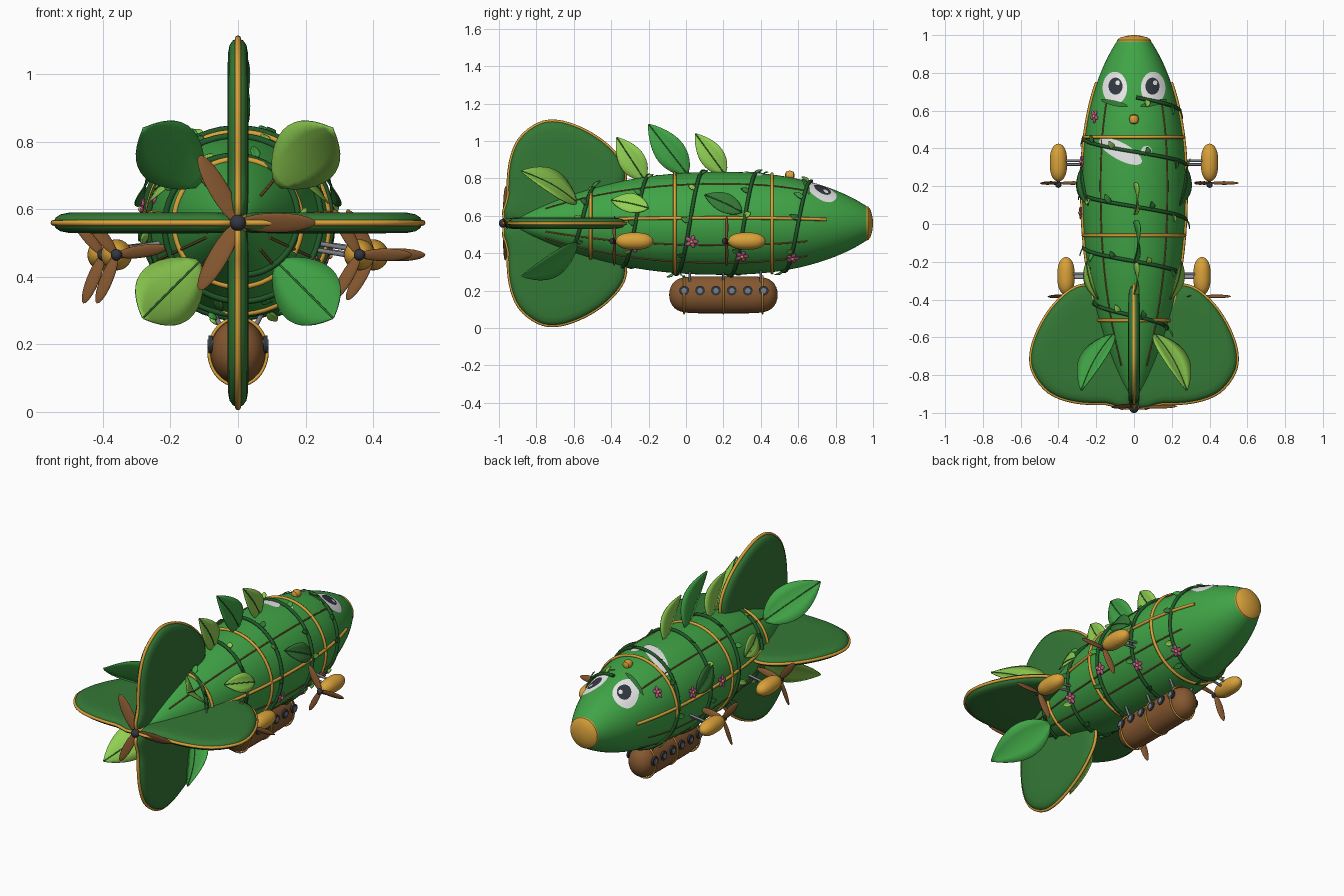
import bpy, bmesh, math, random
from mathutils import Vector, Matrix

random.seed(4)
if "Cube" in bpy.data.objects:
    bpy.data.objects.remove(bpy.data.objects["Cube"])
AXIS = 0.56          # height of the hull axis
PI = math.pi


def material(name, rgb):
    lin = [(c / 255 / 12.92 if c < 11 else ((c / 255 + 0.055) / 1.055) ** 2.4) for c in rgb] + [1]
    m = bpy.data.materials.new(name)
    m.use_nodes = True
    m.diffuse_color = lin
    m.node_tree.nodes["Principled BSDF"].inputs["Base Color"].default_value = lin
    return m


HULL = material("hull green", (64, 164, 70))
FIN = material("fin green", (52, 120, 54))
VINE = material("vine green", (34, 88, 40))
LIME = material("lime leaf", (144, 208, 82))
GOLD = material("gold", (218, 162, 58))
BROWN = material("brown wood", (134, 88, 48))
SLATE = material("dark slate", (50, 55, 64))
WHITE = material("white", (232, 232, 232))
PINK = material("pink petal", (206, 92, 152))
GREY = material("strut grey", (125, 128, 136))


def finish(name, bm, *mats, fix=True):
    if fix:
        bmesh.ops.recalc_face_normals(bm, faces=bm.faces)
    me = bpy.data.meshes.new(name)
    bm.to_mesh(me)
    bm.free()
    for m in mats:
        me.materials.append(m)
    ob = bpy.data.objects.new(name, me)
    bpy.context.collection.objects.link(ob)
    bpy.ops.object.select_all(action='DESELECT')
    ob.select_set(True)
    bpy.context.view_layer.objects.active = ob
    bpy.ops.object.shade_smooth_by_angle(angle=math.radians(40))
    return ob


def tube(name, pts, radius, mat, closed=False):
    cu = bpy.data.curves.new(name, 'CURVE')
    cu.dimensions = '3D'
    cu.bevel_depth, cu.bevel_resolution, cu.use_fill_caps = radius, 2, True
    sp = cu.splines.new('POLY')
    sp.points.add(len(pts) - 1)
    for p, co in zip(sp.points, pts):
        p.co = (*co, 1)
    sp.use_cyclic_u = closed
    cu.materials.append(mat)
    ob = bpy.data.objects.new(name, cu)
    bpy.context.collection.objects.link(ob)
    bpy.ops.object.select_all(action='DESELECT')
    ob.select_set(True)
    bpy.context.view_layer.objects.active = ob
    bpy.ops.object.convert(target='MESH')
    bpy.ops.object.shade_smooth()


def bridge(bm, rings):
    for a, b in zip(rings, rings[1:]):
        for i in range(len(a)):
            j = (i + 1) % len(a)
            bm.faces.new((a[i], a[j], b[j], b[i]))


def lathe(name, profile, centre, mat, sx=1, segs=48):
    """Turn (y, radius) pairs round an axis along y."""
    bm = bmesh.new()
    rings = [[bm.verts.new((centre[0] + r * sx * math.cos(2 * PI * k / segs), centre[1] + y,
                            centre[2] + r * math.sin(2 * PI * k / segs))) for k in range(segs)]
             for y, r in profile]
    bridge(bm, rings)
    bm.faces.new(rings[0])
    bm.faces.new(rings[-1])
    return finish(name, bm, mat)


def barrel(name, centre, half, radius, power, mat, sx=1):
    ts = [math.sin(PI / 2 * k / 14) for k in range(-14, 15)]
    lathe(name, [(half * t, max(0.003, radius * (1 - abs(t) ** power) ** 0.5)) for t in ts],
          centre, mat, sx, 32)


def ball(bm, matrix, index=0):
    new = bmesh.ops.create_uvsphere(bm, u_segments=16, v_segments=10, radius=1, matrix=matrix)
    for f in {f for v in new["verts"] for f in v.link_faces}:
        f.material_index = index


def hull_radius(y):
    t = (y - 0.2) / 0.86 if y > 0.2 else (0.2 - y) / 1.17
    return 0.275 * max(0, 1 - t ** 2.25) ** (0.75 if y > 0.2 else 1)


def on_hull(y, angle, lift=0.0):
    r = hull_radius(y) + lift
    return Vector((r * math.cos(angle), y, AXIS + r * math.sin(angle)))


def ring_pts(y, r, z=AXIS, sx=1):
    return [(sx * r * math.cos(PI * k / 32), y, z + r * math.sin(PI * k / 32)) for k in range(64)]


# Hull, nose cap, hoops and stringers
ys = [-0.965 + 1.945 * k / 60 for k in range(61)]
lathe("hull", [(y, max(0.015, hull_radius(y))) for y in ys], (0, 0, AXIS), HULL, segs=64)
lathe("nose_cap", [(0.955, 0.08), (0.962, 0.092), (0.974, 0.09), (0.986, 0.074), (0.995, 0.045), (1, 0.012)],
      (0, 0, AXIS), GOLD)
for y in (0.46, -0.06, -0.51):
    tube("hoop", ring_pts(y, hull_radius(y) + 0.003), 0.009, GOLD, True)
for deg in (6, 174):
    tube("side_rail", [on_hull(-0.52 + 1.27 * k / 30, math.radians(deg), 0.003) for k in range(31)], 0.009, GOLD)
for deg in (50, 130, 230, 310, 335, 205):
    tube("stringer", [on_hull(-0.75 + 1.4 * k / 30, math.radians(deg), 0.001) for k in range(31)], 0.004, BROWN)

# Four tail fins, each a cushion with a gold rim
knots = [(0, -0.93), (0.15, -0.95), (0.32, -0.94), (0.45, -0.89), (0.53, -0.79), (0.545, -0.69),
         (0.51, -0.57), (0.44, -0.45), (0.35, -0.36), (0.27, -0.325), (0.18, -0.335), (0, -0.38)]
outline = []
for i in range(len(knots)):
    p = [Vector(knots[(i + d) % len(knots)]) for d in (-1, 0, 1, 2)]
    for t in (0, 0.25, 0.5, 0.75):
        outline.append(p[1] + 0.5 * t * (p[2] - p[0] + t * (2 * p[0] - 5 * p[1] + 4 * p[2] - p[3]
                                                            + t * (3 * (p[1] - p[2]) + p[3] - p[0]))))
mid = Vector((0.26, -0.67))
for name, turn in (("left_fin", 0), ("top_fin", 90), ("right_fin", 180), ("bottom_fin", 270)):
    a = math.radians(turn)

    def place(q, h):
        return Vector((q.x * math.cos(a) - h * math.sin(a), q.y, AXIS + q.x * math.sin(a) + h * math.cos(a)))
    bm = bmesh.new()
    layers = [(0.2, 0.031), (0.6, 0.031), (0.84, 0.03), (0.93, 0.025), (0.98, 0.015), (0.995, 0.005)]
    layers += [(s, -h) for s, h in reversed(layers)]
    rings = [[bm.verts.new(place(mid + (q - mid) * s, h)) for q in outline] for s, h in layers]
    bridge(bm, rings)
    bm.faces.new(rings[0])
    bm.faces.new(rings[-1])
    finish(name, bm, FIN)
    tube(name + "_rim", [place(q, 0) for q in outline], 0.009, GOLD, True)


# Propellers
def propeller(name, x, y, z, length, width, hub, start=0):
    bm = bmesh.new()
    for k in range(3):
        spin = Matrix.Rotation(-math.radians(start + 120 * k), 4, 'Y')
        ball(bm, Matrix.Translation((x, y, z)) @ spin @ Matrix.Translation((length / 2, 0, 0))
             @ Matrix.Rotation(0.35, 4, 'X') @ Matrix.Diagonal((length / 2, 0.007, width / 2, 1)))
    ball(bm, Matrix.Translation((x, y - hub * 0.5, z)) @ Matrix.Scale(hub, 4), 1)
    finish(name, bm, BROWN, SLATE)


propeller("tail_propeller", 0, -0.965, AXIS, 0.23, 0.062, 0.024)
lathe("tail_collar", [(-0.965, 0.02), (-0.93, 0.035)], (0, 0, AXIS), GOLD)

# Four engine pods on paired struts
for side in (-1, 1):
    for x, y in ((0.40, 0.325), (0.36, -0.275)):
        barrel("engine_pod", (side * x, y, 0.465), 0.1, 0.046, 2.6, GOLD)
        propeller("engine_propeller", side * x, y - 0.108, 0.465, 0.155, 0.04, 0.017, 0 if side > 0 else 8)
        for d in (-0.01, 0.01):
            tube("engine_strut", [(side * 0.2, y + d, 0.495 + d), (side * x, y + d, 0.468 + d)], 0.007, GREY)

# Gondola with bands, portholes and hangers
barrel("gondola", (0, 0.2, 0.178), 0.29, 0.099, 7, BROWN, 0.85)
for y in (-0.01, 0.2, 0.41):
    tube("gondola_band", ring_pts(y, 0.1, 0.178, 0.86), 0.005, GOLD, True)
for side in (-1, 1):
    for k in range(6):
        bm = bmesh.new()
        where = Matrix.Translation((side * 0.082, -0.01 + 0.085 * k, 0.2)) @ Matrix.Rotation(PI / 2, 4, 'Y')
        for r, depth, idx in ((0.026, 0.012, 0), (0.014, 0.018, 1)):
            new = bmesh.ops.create_cone(bm, cap_ends=True, segments=20, radius1=r, radius2=r, depth=depth,
                                        matrix=where)
            for f in {f for v in new["verts"] for f in v.link_faces}:
                f.material_index = idx
        finish("porthole", bm, SLATE, GREY)
    for y in (0.02, 0.2, 0.4):
        tube("gondola_hanger", [(side * 0.05, y, 0.25), (side * 0.085, y, 0.32)], 0.007, GREY)


# Painted face plates that follow the top of the hull
def patch(name, cx, cy, rx, ry, deg, lift, mat):
    bm = bmesh.new()
    rot = Matrix.Rotation(math.radians(deg), 2)
    rings = []
    for s in (1, 0.75, 0.5, 0.25, 0.02):
        ring = []
        for k in range(32):
            q = rot @ Vector((rx * s * math.cos(PI * k / 16), ry * s * math.sin(PI * k / 16)))
            x, y = cx + q.x, cy + q.y
            n = Vector((x, 0, math.sqrt(max(0, hull_radius(y) ** 2 - x * x)))).normalized()
            ring.append(bm.verts.new(n * (hull_radius(y) + lift) + Vector((0, y, AXIS))))
        rings.append(ring)
    bridge(bm, rings)
    bm.faces.new(rings[-1])
    finish(name, bm, mat, fix=False)


for side in (-1, 1):
    patch("eye_white", side * 0.1, 0.72, 0.064, 0.086, 0, 0.003, WHITE)
    patch("pupil", side * 0.095, 0.73, 0.036, 0.045, 0, 0.006, SLATE)
    patch("eye_glint", side * 0.095 + 0.012, 0.748, 0.011, 0.013, 0, 0.009, WHITE)
    patch("brow", side * 0.1, 0.64, 0.07, 0.014, side * 14, 0.009, FIN)
patch("white_marking", -0.07, 0.385, 0.125, 0.045, -29, 0.004, WHITE)
patch("white_spot", 0.065, 0.387, 0.028, 0.026, 0, 0.004, WHITE)
lathe("valve", [(-0.025, 0.008), (-0.02, 0.02), (0, 0.026), (0.02, 0.02), (0.025, 0.008)],
      (0, 0.555, AXIS + hull_radius(0.555) + 0.01), GOLD, segs=20).scale.z = 1


# Leaves: a folded blade from base to tip, with an optional midrib
def leaf(name, base, tip, normal, width, mat, rib=True):
    base, tip = Vector(base), Vector(tip)
    d = tip - base
    s = d.cross(Vector(normal)).normalized()
    n = s.cross(d).normalized()
    bm = bmesh.new()
    rows = []
    for k in range(13):
        t = k / 12
        w = width / 2 * max(0.02, math.sin(PI * t ** 0.85)) ** 0.8
        c = base + d * t + n * (0.06 * d.length * math.sin(PI * t))
        rows.append([bm.verts.new(c + s * w * u + n * abs(u) * w * 0.2) for u in (-1, -0.5, 0, 0.5, 1)])
    for a, b in zip(rows, rows[1:]):
        for i in range(4):
            bm.faces.new((a[i], a[i + 1], b[i + 1], b[i]))
    mod = finish(name, bm, mat).modifiers.new("thickness", 'SOLIDIFY')
    mod.thickness = 0.004
    if rib:
        tube(name + "_rib", [base + d * t / 8 + n * (0.06 * d.length * math.sin(PI * t / 8) + 0.001)
                             for t in range(9)], 0.003, FIN)


leaf("crest_leaf_rear", (0, -0.22, 0.79), (0, -0.37, 1.02), (1, 0, 0), 0.14, LIME)
leaf("crest_leaf_middle", (0, 0.01, 0.82), (0, -0.20, 1.09), (1, 0, 0), 0.16, HULL)
leaf("crest_leaf_front", (0, 0.21, 0.82), (0, 0.05, 1.04), (1, 0, 0), 0.13, LIME)
for sx in (-1, 1):
    for sz in (-1, 1):
        leaf("tail_leaf", (sx * 0.11, -0.58, AXIS + sz * 0.11), (sx * 0.28, -0.88, AXIS + sz * 0.28),
             (sx, 1, sz), 0.2, LIME if sx == sz else HULL)
    flank = 0 if sx > 0 else PI
    for y0, a0, y1, a1, mat in ((-0.2, 18, -0.4, 33, LIME), (0.3, 12, 0.1, 32, FIN)):
        p, q = [on_hull(y, flank + sx * math.radians(a), 0.014) for y, a in ((y0, a0), (y1, a1))]
        leaf("flank_leaf", p, q, (sx, 0, 0.4), 0.11, mat)


# Spiral vine with small leaves and flowers
def vine_angle(y):
    return 2 * PI * (y - 0.6) / 0.29


tube("vine", [on_hull(0.67 - 1.3 * k / 240, vine_angle(0.67 - 1.3 * k / 240), 0.006) for k in range(241)],
     0.010, VINE)
for k in range(44):
    y = 0.66 - 0.029 * k
    a = vine_angle(y) + random.uniform(-0.1, 0.1)
    out = Vector((math.cos(a), 0, math.sin(a)))
    root = on_hull(y, a, 0.008)
    way = Vector((0, random.choice((-1, 1)), 0)) + out * random.uniform(0.2, 0.9) + Vector((-out.z, 0, out.x)) * 0.4
    leaf("vine_leaf", root, root + way.normalized() * random.uniform(0.04, 0.065), out, 0.03,
         (LIME, HULL, FIN)[k % 3], False)

for y, deg in ((0.57, 145), (0.33, 165), (0.06, 172), (-0.26, 160), (0.57, -47), (0.3, -38), (0.03, -20), (-0.28, -30)):
    a = math.radians(deg)
    out = Vector((math.cos(a), 0, math.sin(a)))
    frame = Matrix.Translation(on_hull(y, a, 0.014)) @ out.to_track_quat('Z', 'Y').to_matrix().to_4x4()
    bm = bmesh.new()
    for k in range(5):
        ball(bm, frame @ Matrix.Rotation(2 * PI * k / 5, 4, 'Z') @ Matrix.Translation((0.02, 0, 0))
             @ Matrix.Diagonal((0.016, 0.011, 0.005, 1)))
    ball(bm, frame @ Matrix.Translation((0, 0, 0.003)) @ Matrix.Scale(0.009, 4), 1)
    finish("flower", bm, PINK, GOLD)
